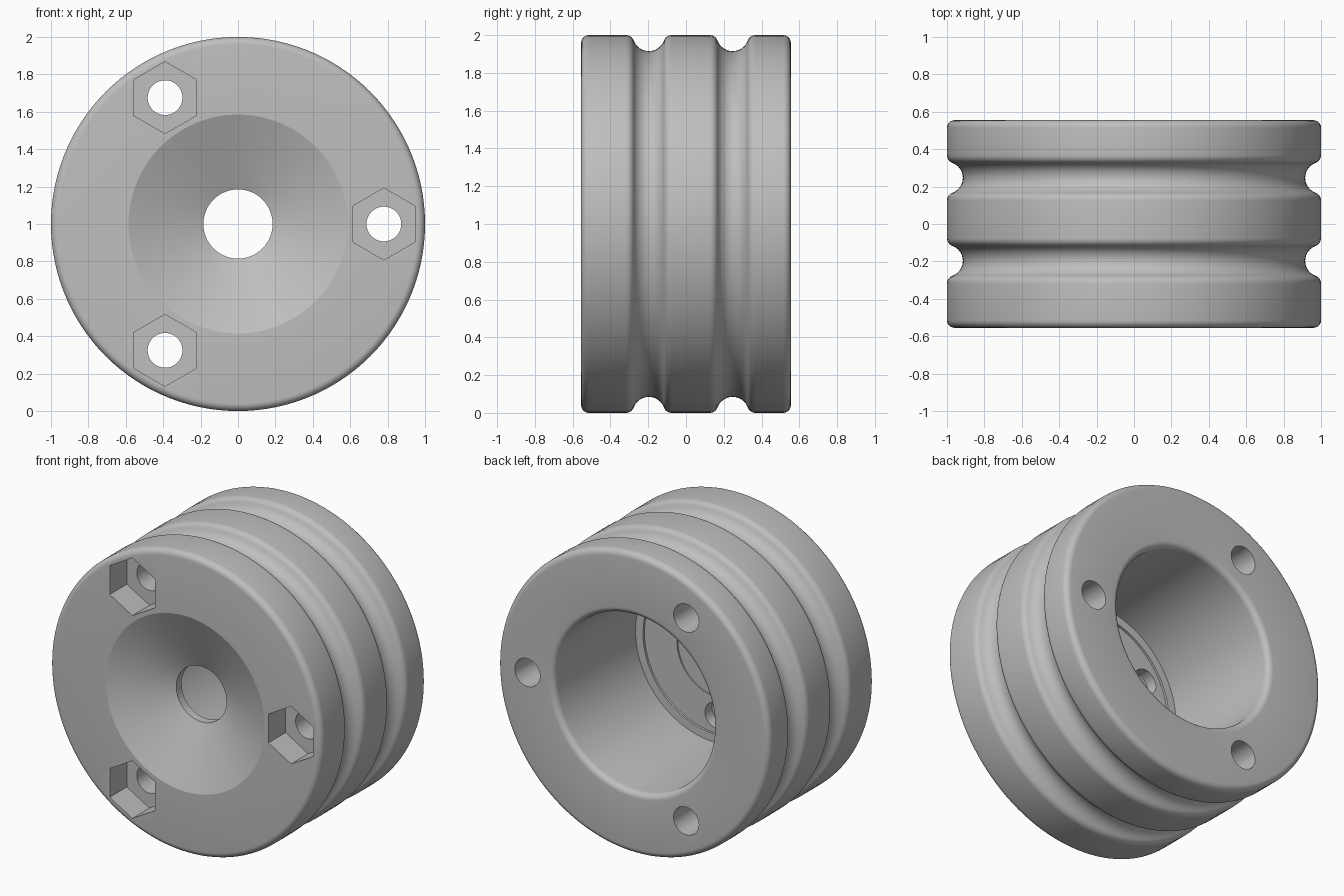
import bpy, bmesh
from math import sin, cos, pi, radians
from mathutils import Matrix, Vector

cube = bpy.data.objects.get("Cube")
if cube:
    bpy.data.objects.remove(cube)

grey = bpy.data.materials.new("plain grey")
grey.use_nodes = True
colour = (0.52, 0.52, 0.52, 1)
grey.diffuse_color = colour
grey.node_tree.nodes["Principled BSDF"].inputs["Base Color"].default_value = colour

HALF = 0.555        # half the width of the wheel
FRONT = -HALF
CENTRE = Vector((0, 0, 1))


def arc(r, y, radius, start, end, steps=6):
    """Points (r, y) on an arc; zero degrees points outward."""
    angles = [radians(start + (end - start) * i / steps) for i in range(steps + 1)]
    return [(r + radius * cos(a), y + radius * sin(a)) for a in angles]


def groove(y, concave=0.085, convex=0.044, turn=70):
    """Round-bottomed groove with rounded shoulders."""
    half = (concave + convex) * sin(radians(turn))
    return (arc(1 - convex, y - half, convex, 0, turn)
            + arc(1 - convex + (concave + convex) * cos(radians(turn)), y,
                  concave, 180 + turn, 180 - turn, 12)[1:]
            + arc(1 - convex, y + half, convex, -turn, 0)[1:])


def make_object(name, bm):
    bmesh.ops.recalc_face_normals(bm, faces=bm.faces)
    mesh = bpy.data.meshes.new(name)
    bm.to_mesh(mesh)
    bm.free()
    mesh.materials.append(grey)
    obj = bpy.data.objects.new(name, mesh)
    bpy.context.collection.objects.link(obj)
    return obj


def lathe(name, profile, segments=120):
    """Turn a closed profile around the wheel axis."""
    bm = bmesh.new()
    rings = []
    for i in range(segments):
        a = 2 * pi * i / segments
        rings.append([bm.verts.new((r * cos(a), y, 1 + r * sin(a))) for r, y in profile])
    n = len(profile)
    for i in range(segments):
        a, b = rings[i], rings[(i + 1) % segments]
        for j in range(n):
            k = (j + 1) % n
            bm.faces.new((a[j], a[k], b[k], b[j]))
    return make_object(name, bm)


def cut(target, x, z, radius, y0, y1, sides):
    """Cut a prism or round hole running along y."""
    bm = bmesh.new()
    turn = Matrix.Rotation(pi / 2, 4, 'X')
    place = Matrix.Translation((x, (y0 + y1) / 2, z))
    bmesh.ops.create_cone(bm, cap_ends=True, segments=sides, radius1=radius,
                          radius2=radius, depth=y1 - y0, matrix=place @ turn)
    cutter = make_object("hole_cutter", bm)
    cutter.hide_render = True
    mod = target.modifiers.new("hole", 'BOOLEAN')
    mod.operation = 'DIFFERENCE'
    mod.solver = 'EXACT'
    mod.object = cutter
    bpy.context.view_layer.objects.active = target
    bpy.ops.object.modifier_apply(modifier=mod.name)
    bpy.data.objects.remove(cutter)


# Wheel profile: front cone, rim with two grooves, back bore, stepped floor
edge, lip, bore = 0.04, 0.04, 0.585
profile = [(0.185, FRONT + 0.17), (bore, FRONT)]
profile += arc(1 - edge, FRONT + edge, edge, -90, 0)
profile += groove(-0.197) + groove(0.247)
profile += arc(1 - edge, HALF - edge, edge, 0, 90)
profile += arc(bore + lip, HALF - lip, lip, 90, 180)
profile += [(bore, FRONT + 0.25), (0.53, FRONT + 0.25), (0.53, FRONT + 0.235),
            (0.29, FRONT + 0.235), (0.29, FRONT + 0.225), (0.185, FRONT + 0.225)]
wheel = lathe("grooved_wheel", profile)

# Three bolt holes with hexagonal nut pockets, and three blind holes in the floor
for i in range(3):
    a = 2 * pi * i / 3
    x, z = 0.78 * cos(a), 1 + 0.78 * sin(a)
    cut(wheel, x, z, 0.093, FRONT - 0.1, HALF + 0.1, 40)
    cut(wheel, x, z, 0.192, FRONT - 0.1, FRONT + 0.18, 6)
    b = a - pi / 2
    cut(wheel, 0.41 * cos(b), 1 + 0.41 * sin(b), 0.085, FRONT + 0.16, FRONT + 0.4, 32)

bpy.ops.object.select_all(action='DESELECT')
wheel.select_set(True)
bpy.context.view_layer.objects.active = wheel
bpy.ops.object.shade_smooth_by_angle(angle=radians(20))
